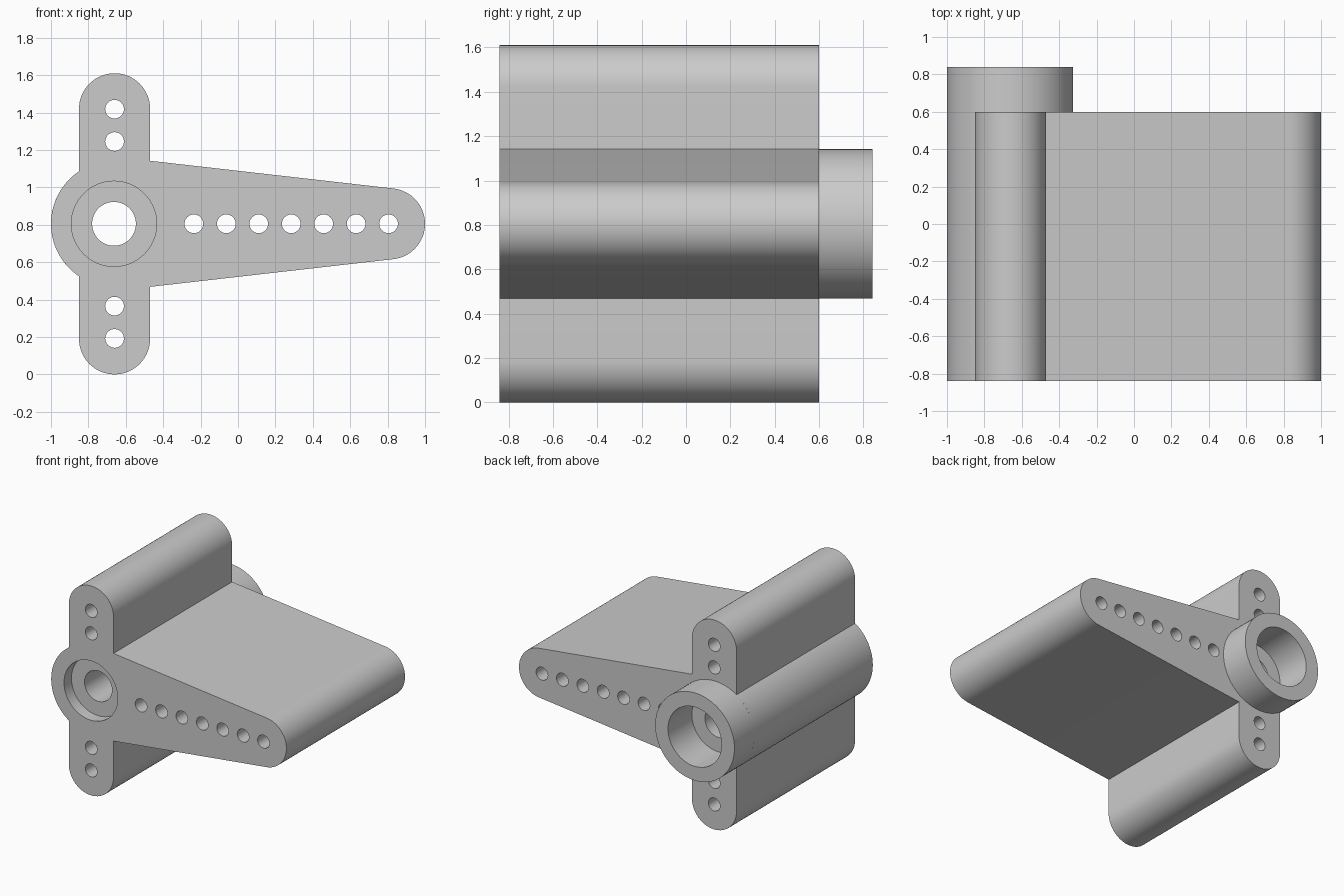
import bpy, bmesh
from math import sin, cos, pi, radians, acos

cube = bpy.data.objects.get("Cube")
if cube:
    bpy.data.objects.remove(cube, do_unlink=True)

# Main dimensions
HX, HZ = -0.663, 0.805            # hub axis
HUB_R, BORE_R, SHAFT_R = 0.337, 0.228, 0.117
ARM_R, TIP_X, TOP_Z = 0.19, 0.81, 1.42
FRONT, BACK, COLLAR_BACK = -0.84, 0.60, 0.84
HOLE_R = 0.05

grey = bpy.data.materials.new("light grey plastic")
grey.use_nodes = True
colour = (0.6, 0.6, 0.6, 1)
grey.diffuse_color = colour
grey.node_tree.nodes["Principled BSDF"].inputs["Base Color"].default_value = colour


def arc(cx, cz, r, start, end, steps):
    angles = [radians(start + (end - start) * i / steps) for i in range(steps + 1)]
    return [(cx + r * cos(a), cz + r * sin(a)) for a in angles]


def make_object(name, bm):
    bmesh.ops.recalc_face_normals(bm, faces=bm.faces)
    mesh = bpy.data.meshes.new(name)
    bm.to_mesh(mesh)
    bm.free()
    mesh.materials.append(grey)
    obj = bpy.data.objects.new(name, mesh)
    bpy.context.collection.objects.link(obj)
    return obj


def loft(bm, rings, caps):
    """Bridge rings of equal length, each a list of (x, y, z) points."""
    loops = [[bm.verts.new(p) for p in ring] for ring in rings]
    n = len(loops[0])
    for a, b in zip(loops, loops[1:]):
        for i in range(n):
            j = (i + 1) % n
            bm.faces.new((a[i], a[j], b[j], b[i]))
    if caps:
        bm.faces.new(loops[0])
        bm.faces.new(loops[-1])


def turned(bm, cx, cz, profile, steps, caps):
    """Revolve (radius, y) pairs about an axis along y."""
    loft(bm, [[(x, y, z) for x, z in arc(cx, cz, r, 0, 360, steps)[:-1]]
              for r, y in profile], caps)


# Horn body: rounded cross arms, tapered long arm and round hub, extruded
hub_angle = 180 - acos((HX + 0.66 + ARM_R) / HUB_R) * 180 / pi
outline = (arc(-0.66, HZ * 2 - TOP_Z, ARM_R, 180, 360, 32)
           + [(-0.47, HZ - HUB_R)]
           + arc(TIP_X, HZ, ARM_R, -83.6, 83.6, 32)
           + [(-0.47, HZ + HUB_R)]
           + arc(-0.66, TOP_Z, ARM_R, 0, 180, 32)
           + arc(HX, HZ, HUB_R, hub_angle, 360 - hub_angle, 32))
bm = bmesh.new()
loft(bm, [[(x, y, z) for x, z in outline] for y in (FRONT, BACK)], True)
body = make_object("horn_body", bm)

# Cutter: linkage holes and the stepped hub bore
bm = bmesh.new()
holes = [(TIP_X - 0.005 - 0.1735 * i, HZ) for i in range(7)]
holes += [(-0.66, HZ + s * d) for s in (-1, 1) for d in (0.44, 0.613)]
for x, z in holes:
    turned(bm, x, z, [(HOLE_R, FRONT - 0.1), (HOLE_R, BACK + 0.1)], 32, True)
front_seat, back_seat = FRONT + 0.09, COLLAR_BACK - 0.29
turned(bm, HX, HZ, [(BORE_R, FRONT - 0.1), (BORE_R, front_seat),
                    (SHAFT_R, front_seat), (SHAFT_R, back_seat),
                    (BORE_R, back_seat), (BORE_R, BACK + 0.1)], 64, True)
cutter = make_object("hole_cutter", bm)
cutter.hide_render = True

cut = body.modifiers.new("holes", "BOOLEAN")
cut.operation = "DIFFERENCE"
cut.solver = "EXACT"
cut.object = cutter
bpy.context.view_layer.update()
evaluated = body.evaluated_get(bpy.context.evaluated_depsgraph_get())
body.data = bpy.data.meshes.new_from_object(evaluated)
body.modifiers.clear()
bpy.data.objects.remove(cutter, do_unlink=True)

# Collar on the back of the hub
bm = bmesh.new()
turned(bm, HX, HZ, [(BORE_R, BACK), (BORE_R, COLLAR_BACK),
                    (HUB_R, COLLAR_BACK), (HUB_R, BACK)], 64, False)
# The open shell sits flush on the body; its seat closes it
collar = make_object("hub_collar", bm)

# Smooth curved walls, crisp edges
for obj in (body, collar):
    bpy.ops.object.select_all(action="DESELECT")
    obj.select_set(True)
    bpy.context.view_layer.objects.active = obj
    bpy.ops.object.shade_smooth_by_angle(angle=radians(25))
